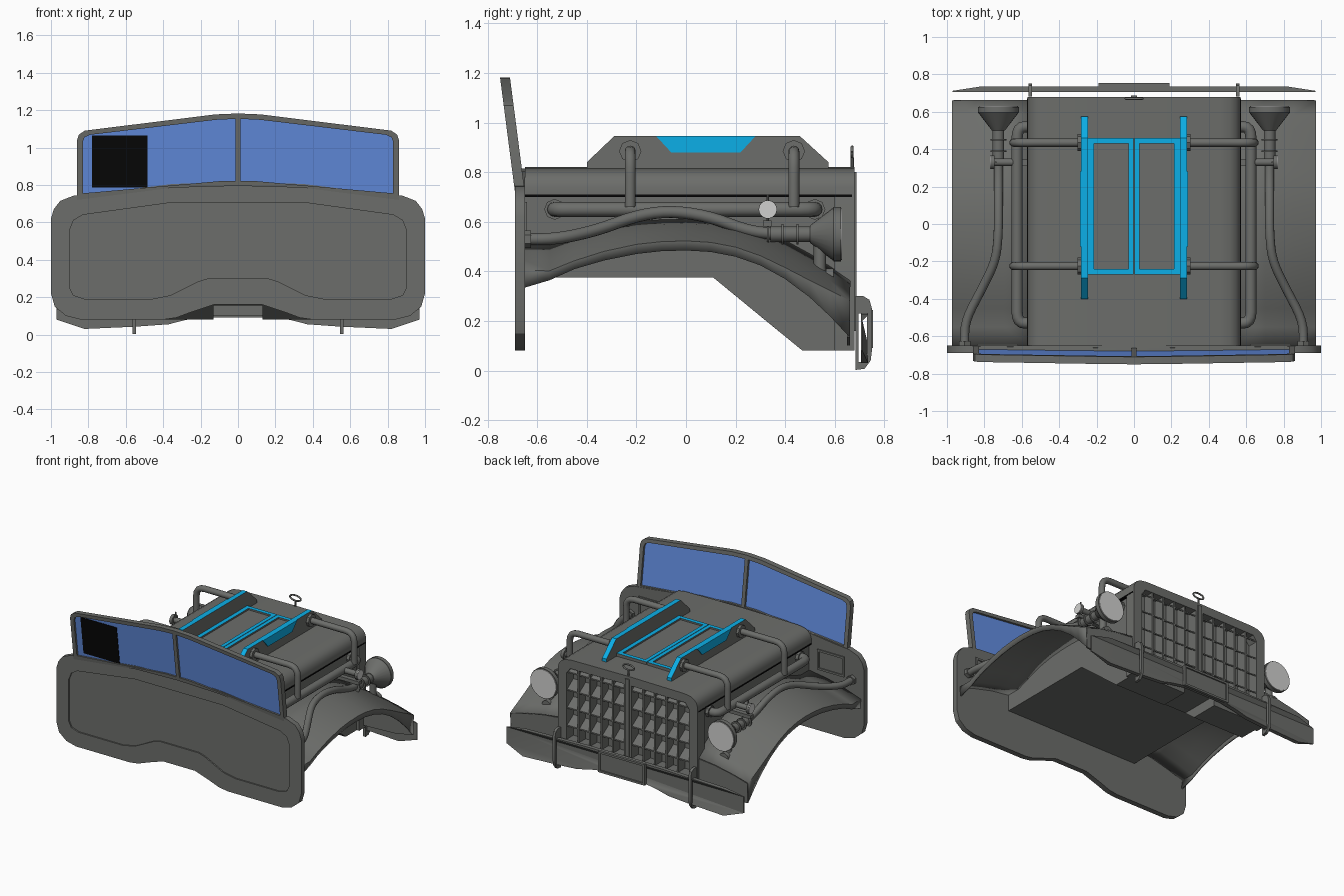
import bpy, bmesh, math
from mathutils import Matrix, Vector

if "Cube" in bpy.data.objects:
    bpy.data.objects.remove(bpy.data.objects["Cube"])


def material(name, rgb):
    m = bpy.data.materials.new(name)
    m.diffuse_color = (*rgb, 1)
    m.use_nodes = True
    m.node_tree.nodes["Principled BSDF"].inputs["Base Color"].default_value = m.diffuse_color
    return m


GREY = material("body grey", (0.15, 0.154, 0.145))
CYAN = material("trim cyan", (0.004, 0.46, 0.86))
GLASS = material("window blue", (0.125, 0.27, 0.76))
BLACK = material("black", (0.002, 0.002, 0.002))
LENS = material("lens white", (0.63, 0.63, 0.62))


def finish(name, bm, mat, mirror=False):
    bmesh.ops.remove_doubles(bm, verts=bm.verts, dist=1e-5)
    bmesh.ops.recalc_face_normals(bm, faces=bm.faces)
    me = bpy.data.meshes.new(name)
    bm.to_mesh(me)
    bm.free()
    me.materials.append(mat)
    ob = bpy.data.objects.new(name, me)
    bpy.context.collection.objects.link(ob)
    if mirror:
        ob.modifiers.new("mirror", 'MIRROR').use_mirror_merge = False
    return ob


def curve_bm(cu):
    ob = bpy.data.objects.new("tmp", cu)
    bpy.context.collection.objects.link(ob)
    dg = bpy.context.evaluated_depsgraph_get()
    me = bpy.data.meshes.new_from_object(ob.evaluated_get(dg))
    bm = bmesh.new()
    bm.from_mesh(me)
    for f in bm.faces:
        f.material_index = 0
    bpy.data.objects.remove(ob)
    return bm


def plate(name, loops, axis, lo, hi, mat, mirror=False):
    """Outline with optional holes, extruded from lo to hi along an axis."""
    cu = bpy.data.curves.new(name, 'CURVE')
    cu.dimensions, cu.fill_mode, cu.extrude = '2D', 'BOTH', (hi - lo) / 2
    for pts in loops:
        sp = cu.splines.new('POLY')
        sp.points.add(len(pts) - 1)
        for p, q in zip(sp.points, pts):
            p.co = (q[0], q[1], 0, 1)
        sp.use_cyclic_u = True
    bm = curve_bm(cu)
    mid = (lo + hi) / 2
    for v in bm.verts:
        a, b, c = v.co
        c += mid
        v.co = {'x': (c, a, b), 'y': (a, c, b), 'z': (a, b, c)}[axis]
    return finish(name, bm, mat, mirror)


def tube(name, pts, r, mat=GREY, bend=0.06, mirror=True):
    """Pipe along a path with rounded corners."""
    pts = [Vector(p) for p in pts]
    path = [pts[0]]
    for a, b, c in zip(pts, pts[1:], pts[2:]):
        p = b + (a - b).normalized() * min(bend, (a - b).length * .49)
        q = b + (c - b).normalized() * min(bend, (c - b).length * .49)
        path += [p.lerp(b, t).lerp(b.lerp(q, t), t) for t in (0, .25, .5, .75, 1)]
    path.append(pts[-1])
    cu = bpy.data.curves.new(name, 'CURVE')
    cu.dimensions, cu.bevel_depth, cu.bevel_resolution = '3D', r, 4
    cu.use_fill_caps = True
    sp = cu.splines.new('POLY')
    sp.points.add(len(path) - 1)
    for p, q in zip(sp.points, path):
        p.co = (*q, 1)
    return finish(name, curve_bm(cu), mat, mirror)


def cone(name, a, b, r1, r2, mat=GREY, seg=24, mirror=True):
    a, b = Vector(a), Vector(b)
    bm = bmesh.new()
    rot = (b - a).to_track_quat('Z', 'Y').to_matrix().to_4x4()
    bmesh.ops.create_cone(bm, cap_ends=True, segments=seg, radius1=r1, radius2=r2,
                          depth=(b - a).length, matrix=Matrix.Translation((a + b) / 2) @ rot)
    return finish(name, bm, mat, mirror)


def rect(x0, x1, y0, y1):
    return [(x0, y0), (x1, y0), (x1, y1), (x0, y1)]


def sym(half):
    """Mirror a right-hand outline about x = 0."""
    return half + [(-x, z) for x, z in reversed(half) if x > 1e-6]


def paint(ob, mat, rule):
    ob.data.materials.append(mat)
    for p in ob.data.polygons:
        p.material_index = int(rule(p.normal))


# firewall with recessed panel
outer = sym([(.13, .16), (.25, .12), (.33, .09), (.4, .08), (.84, .08), (.92, .1), (.98, .15),
             (1, .22), (1, .62), (.985, .67), (.95, .715), (.88, .742), (.75, .755), (.35, .805), (0, .815)])
inner = sym([(.16, .3), (.21, .285), (.36, .21), (.46, .19), (.82, .19), (.88, .21), (.9, .25),
             (.9, .56), (.88, .61), (.83, .64), (.36, .705), (0, .705)])
plate("firewall", [outer], 'y', -.68, -.65, GREY)
plate("firewall_rim", [outer, inner], 'y', -.69, -.68, GREY)
plate("firewall_side_panel", [rect(.62, .84, .53, .68), rect(.635, .825, .545, .665)], 'y', -.65, -.642, GREY, True)

# windshield, leaning back
frame = sym([(0, .795), (.35, .785), (.86, .72), (.86, 1.04), (.85, 1.07), (.82, 1.09), (.12, 1.177), (0, 1.182)])
pane = [(.014, .82), (.1, .82), (.83, .755), (.83, 1.03), (.82, 1.055), (.79, 1.068), (.12, 1.148), (.014, 1.153)]
pane_l = [(-x, z) for x, z in pane]
screen = [plate("windshield_frame", [frame, pane, pane_l], 'y', -.69, -.65, GREY),
          plate("windshield_glass", [pane], 'y', -.676, -.666, GLASS, True),
          plate("window_sticker", [rect(-.78, -.485, .785, 1.065)], 'y', -.681, -.677, BLACK)]
for ob in screen:
    for v in ob.data.vertices:
        v.co.y -= (v.co.z - .72) * .13

# engine box, stepped underneath, with a notch in the middle
side = [(-.65, .375), (.11, .375), (.47, .08), (.6, .08), (.6, .72), (-.65, .72)]
plate("engine_box_side", [side], 'x', .13, .55, GREY, True)
plate("engine_box_middle", [[(-.65, .375), (.11, .375), (.378, .155), (.6, .155), (.6, .72), (-.65, .72)]],
      'x', -.13, .13, GREY)

# hood and grille shell
arch = [(.57, .74), (.562, .768), (.545, .79), (.515, .807), (.46, .815), (0, .82)]
plate("hood", [sym([(.57, .71)] + arch)], 'y', -.65, .6, GREY)
plate("hood_edge_strip", [rect(-.65, .67, .7, .709)], 'x', .55, .572, BLACK, True)
hole = [(.03, .22), (.5, .22), (.5, .71), (.47, .75), (.03, .755)]
shell = sym([(.13, .155), (.13, .08), (.57, .08)] + arch)
plate("grille_shell", [shell, hole, [(-x, z) for x, z in hole]], 'y', .6, .68, GREY)
plate("grille_center_bar", [rect(-.015, .015, .16, .8)], 'y', .68, .688, GREY)
for i in range(4):
    x = .03 + .47 * (i + 1) / 5
    plate("grille_slat", [rect(x - .006, x + .006, .22, .75)], 'y', .6, .678, GREY, True)
for i in range(4):
    z = .22 + .53 * (i + .7) / 4
    plate("grille_louver", [[(.6, z + .05), (.672, z), (.672, z + .01), (.6, z + .06)]], 'x', .03, .5, GREY, True)

# hood ornament: a plain ring on a post
cone("ornament_post", (0, .67, .81), (0, .67, .86), .007, .007, seg=8, mirror=False)
tube("ornament_ring", [(.045 * math.cos(t * math.pi / 8), .67, .882 + .02 * math.sin(t * math.pi / 8))
                       for t in range(17)], .006, bend=.005, mirror=False)

# scoop rails: grey flanks, cyan edges and a cyan patch outside
rail = plate("scoop_rail", [[(-.4, .81), (.575, .81), (.575, .84), (.46, .945), (-.29, .945), (-.4, .84)]],
             'x', .247, .283, GREY, True)
paint(rail, CYAN, lambda n: abs(n.x) < .5)
plate("scoop_rail_patch", [[(-.12, .945), (-.06, .88), (.22, .88), (.28, .945)]], 'x', .283, .289, CYAN, True)
scoop = plate("scoop_frame", [rect(0.002, .246, -.27, .46), rect(.03, .215, -.24, .43)], 'z', .81, .84, GREY, True)
paint(scoop, CYAN, lambda n: n.z > .5)
plate("scoop_panel", [rect(.03, .215, -.24, .43)], 'z', .81, .828, GREY, True)

# fenders: lofted between inner and outer profiles, with a side skirt that deepens at the front
ys = [-.65, -.55, -.45, -.33, -.2, -.1, 0, .1, .2, .3, .4, .5, .58, .66]
zin = [.5, .5, .535, .575, .597, .604, .606, .602, .59, .562, .52, .465, .415, .36]
zout = [.4, .4, .44, .478, .506, .517, .52, .514, .495, .46, .412, .36, .32, .28]
zlip = [.335, .365, .41, .445, .471, .482, .485, .479, .46, .425, .37, .295, .22, .135]
bm = bmesh.new()
rows = []
for y, a, b, c in zip(ys, zin, zout, zlip):
    sect = [(.55, a), (.7, a * .78 + b * .22), (.85, a * .4 + b * .6), (.97, b), (.965, c)]
    rows.append([bm.verts.new((x, y, z)) for x, z in sect])
for r, s in zip(rows, rows[1:]):
    for i in range(4):
        bm.faces.new((r[i], r[i + 1], s[i + 1], s[i]))
fender = finish("fender", bm, GREY, True)
solid = fender.modifiers.new("thickness", 'SOLIDIFY')
solid.thickness, solid.offset = .01, 0
plate("fender_nose", [[(.55, .355), (.7, .34), (.85, .31), (.966, .277), (.966, .135), (.82, .11), (.55, .1)]],
      'y', .65, .662, GREY, True)

# side pipes
tube("manifold_pipe", [(.54, -.53, .65), (.625, -.53, .65), (.625, .52, .65), (.54, .52, .65)], .03)
for y in (-.225, .435):
    tube("riser_pipe", [(.28, y, .885), (.645, y, .885), (.645, y, .66)], .022, bend=.07)
    cone("riser_flange", (.283, y, .885), (.302, y, .885), .045, .045, seg=8)
for y in (-.53, .52):
    cone("manifold_flange", (.55, y, .65), (.572, y, .65), .042, .042, seg=8)

# headlights and the hoses feeding them
tube("headlight_hose", [(.905, -.65, .53), (.905, -.52, .53), (.82, -.36, .565), (.74, -.2, .625),
                        (.725, -.06, .645), (.725, .1, .62), (.725, .24, .565), (.725, .35, .55),
                        (.725, .53, .55)], .024, bend=.09)
cone("hose_nut", (.905, -.65, .53), (.905, -.625, .53), .035, .035, seg=6)
for y in (.33, .39, .45):
    cone("hose_ring", (.725, y - .004, .55), (.725, y + .004, .55), .042, .042)
cone("hose_sleeve", (.725, .34, .55), (.725, .52, .55), .031, .031)
cone("headlight_cone", (.725, .5, .55), (.725, .595, .55), .035, .108)
cone("headlight_rim", (.725, .595, .55), (.725, .625, .55), .11, .11, seg=32)
cone("headlight_lens", (.725, .625, .55), (.725, .63, .55), .104, .104, LENS, 32)
tube("lower_lamp_pipe", [(.725, .54, .55), (.725, .54, .375), (.725, .58, .375)], .025, bend=.04)
cone("lower_lamp", (.725, .565, .375), (.725, .595, .375), .037, .037)

# gauge valve beside each headlight
cone("gauge_arm", (.62, .33, .65), (.75, .33, .65), .02, .02, seg=12)
cone("gauge_body", (.745, .33, .65), (.765, .33, .65), .037, .037)
cone("gauge_face", (.765, .33, .65), (.769, .33, .65), .035, .035, LENS)
cone("gauge_pin", (.74, .33, .6), (.74, .33, .71), .005, .005, seg=8)
plate("headlight_bracket", [rect(.55, .77, .31, .345)], 'z', .58, .605, GREY, True)

# bumper, tapered at the ends, with strap guards and a blank plate
bumper = plate("bumper", [sym([(0, .1), (.15, .1), (.28, .078), (.37, .055), (.55, .042), (.82, .03), (.97, .08),
                               (.97, .2), (.82, .225), (.3, .24), (0, .24)])], 'y', .705, .735, GREY)
for v in bumper.data.vertices:
    if abs(v.co.x) > .9 and v.co.y > .72:
        v.co.y = .712
guard = [(.683, .002), (.72, .007), (.745, .04), (.75, .08), (.75, .25), (.74, .285), (.715, .3), (.683, .3)]
plate("bumper_guard", [guard, rect(.696, .73, .035, .23)], 'x', .545, .565, GREY, True)
plate("number_plate_rim", [rect(-.19, .19, .09, .245), rect(-.175, .175, .105, .23)], 'y', .735, .755, GREY)
plate("number_plate", [rect(-.175, .175, .105, .23)], 'y', .735, .745, GREY)

# smooth the round parts, keep hard edges
bpy.ops.object.select_all(action='DESELECT')
for ob in bpy.context.scene.objects:
    ob.select_set(True)
    bpy.context.view_layer.objects.active = ob
bpy.ops.object.shade_smooth_by_angle(angle=math.radians(32))
